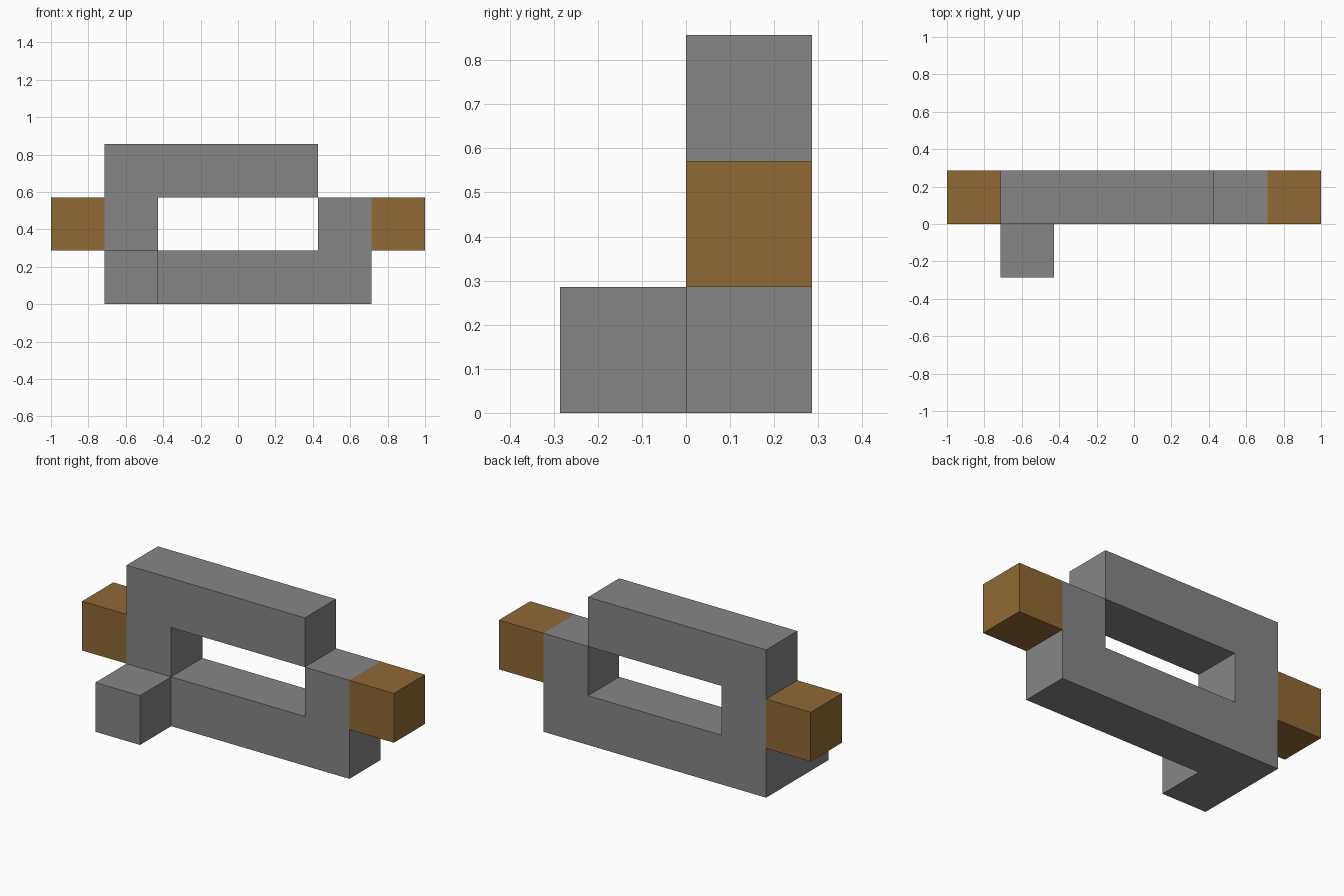
import bpy
import bmesh

U = 2 / 7  # edge of one building block

cube = bpy.data.objects.get("Cube")
if cube:
    bpy.data.objects.remove(cube, do_unlink=True)


def make_material(name, colour):
    mat = bpy.data.materials.new(name)
    mat.use_nodes = True
    mat.diffuse_color = colour
    mat.node_tree.nodes["Principled BSDF"].inputs["Base Color"].default_value = colour
    return mat


def extrude_profile(name, profile, y_front, mat):
    """Extrude an outline in block units (x from the right end, z) one block back."""
    bm = bmesh.new()
    verts = [bm.verts.new((x * U - 1, y_front * U, z * U)) for x, z in profile]
    face = bm.faces.new(verts)
    result = bmesh.ops.extrude_face_region(bm, geom=[face], use_keep_orig=True)
    moved = [v for v in result["geom"] if isinstance(v, bmesh.types.BMVert)]
    bmesh.ops.translate(bm, vec=(0, U, 0), verts=moved)
    bmesh.ops.recalc_face_normals(bm, faces=bm.faces)
    mesh = bpy.data.meshes.new(name)
    bm.to_mesh(mesh)
    bm.free()
    mesh.materials.append(mat)
    obj = bpy.data.objects.new(name, mesh)
    bpy.context.collection.objects.link(obj)
    return obj


def block(x, z):
    return [(x, z), (x + 1, z), (x + 1, z + 1), (x, z + 1)]


grey = make_material("stone_grey", (0.238, 0.238, 0.238, 1))
brown = make_material("wood_brown", (0.275, 0.144, 0.034, 1))

# Two L-shaped halves form the open frame
extrude_profile("lower_frame", [(1, 0), (6, 0), (6, 2), (5, 2), (5, 1), (1, 1)], 0, grey)
extrude_profile("upper_frame", [(1, 1), (2, 1), (2, 2), (5, 2), (5, 3), (1, 3)], 0, grey)

# Foot block in front of the frame
extrude_profile("front_foot", block(1, 0), -1, grey)

# Brown blocks at both ends
for name, column in (("right_end_block", 0), ("left_end_block", 6)):
    extrude_profile(name, block(column, 1), 0, brown)
